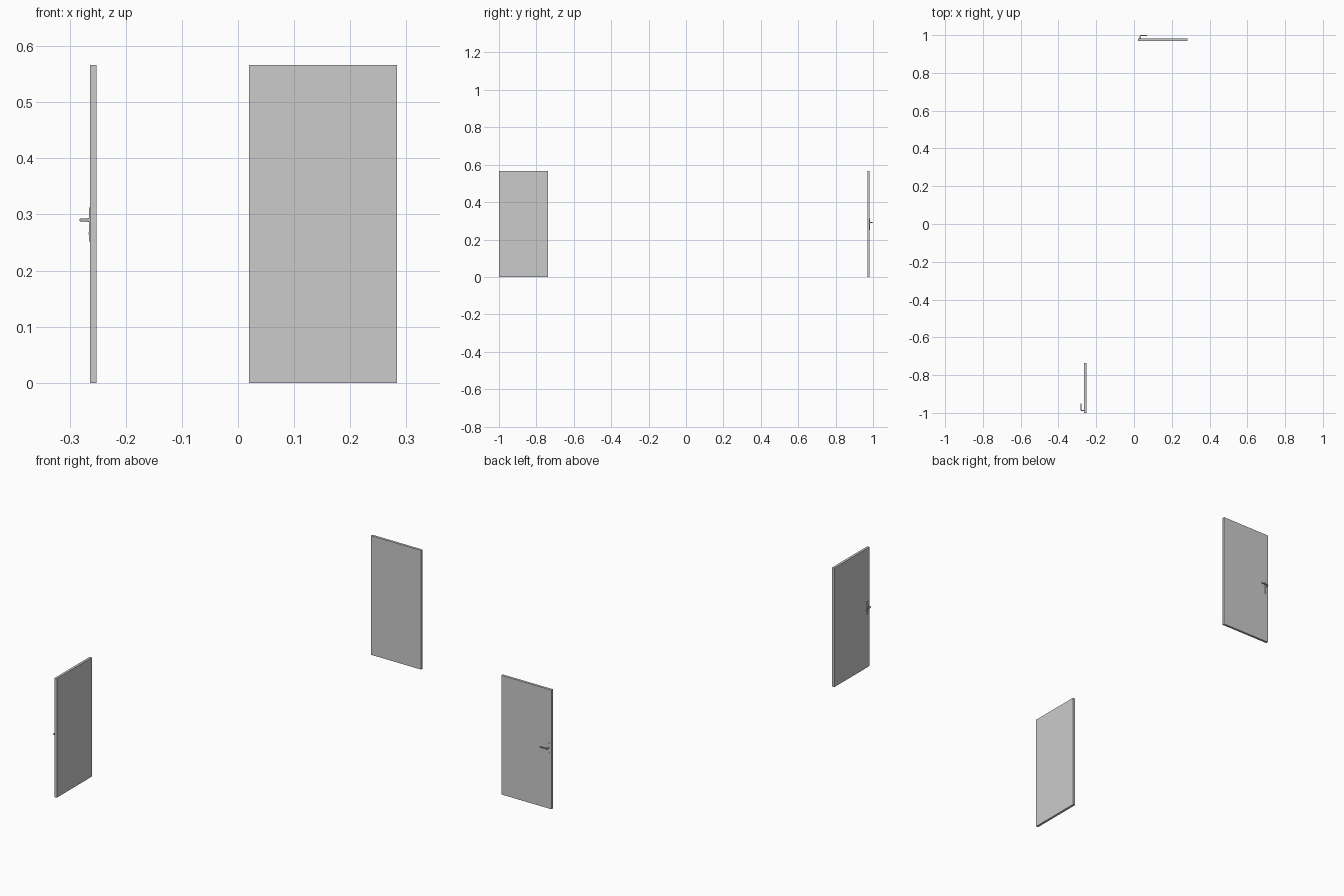
import bpy, bmesh
from math import pi, cos, sin
from mathutils import Matrix

if "Cube" in bpy.data.objects:
    bpy.data.objects.remove(bpy.data.objects["Cube"])

W, T, H = 0.263, 0.0115, 0.566     # door leaf width, thickness, height
HX, HZ = 0.0125, 0.29              # handle position on the leaf


def add_object(name, bm, place):
    bmesh.ops.recalc_face_normals(bm, faces=bm.faces)
    mesh = bpy.data.meshes.new(name)
    bm.to_mesh(mesh)
    bm.free()
    ob = bpy.data.objects.new(name, mesh)
    bpy.context.collection.objects.link(ob)
    ob.matrix_world = place
    return ob


def smooth(ob):
    bpy.ops.object.select_all(action='DESELECT')
    ob.select_set(True)
    bpy.context.view_layer.objects.active = ob
    bpy.ops.object.shade_smooth_by_angle()


def box(name, x0, x1, y0, y1, z0, z1, place):
    bm = bmesh.new()
    m = Matrix.Translation(((x0 + x1) / 2, (y0 + y1) / 2, (z0 + z1) / 2))
    bmesh.ops.create_cube(bm, size=1, matrix=m @ Matrix.Diagonal((x1 - x0, y1 - y0, z1 - z0, 1)))
    return add_object(name, bm, place)


def disc(name, r, x, y0, y1, z, place):
    bm = bmesh.new()
    m = Matrix.Translation((x, (y0 + y1) / 2, z)) @ Matrix.Rotation(pi / 2, 4, 'X')
    bmesh.ops.create_cone(bm, cap_ends=True, segments=16, radius1=r, radius2=r, depth=y1 - y0, matrix=m)
    smooth(add_object(name, bm, place))


def lever(name, place):
    # round bar: stem out of the door, rounded elbow, then grip along the leaf
    y_end, bend, r = 0.0279, 0.004, 0.0026
    path = [((HX, T), (0, 1))]
    for i in range(6):
        a = i / 5 * pi / 2
        path.append(((HX + bend * (1 - cos(a)), y_end - bend + bend * sin(a)), (sin(a), cos(a))))
    path.append(((HX + 0.037, y_end), (1, 0)))
    bm = bmesh.new()
    rings = []
    for (x, y), (dx, dy) in path:
        rings.append([bm.verts.new((x + dy * r * cos(t), y - dx * r * cos(t), HZ + r * sin(t)))
                      for t in (k * pi / 6 for k in range(12))])
    for a, b in zip(rings, rings[1:]):
        for k in range(12):
            bm.faces.new((a[k], a[k - 1], b[k - 1], b[k]))
    bm.faces.new(rings[0])
    bm.faces.new(rings[-1])
    smooth(add_object(name, bm, place))


def door(side, x, y, turn):
    place = Matrix.Translation((x, y, 0)) @ Matrix.Rotation(turn, 4, 'Z')
    box(side + "_door_leaf", 0, W, 0, T, 0, H, place)
    box(side + "_handle_plate", HX - 0.0045, HX + 0.0045, T - 0.001, T + 0.0015, 0.252, 0.312, place)
    disc(side + "_handle_collar", 0.0038, HX, T, T + 0.004, HZ, place)
    disc(side + "_lock_cylinder", 0.002, HX, T, T + 0.0025, 0.266, place)
    lever(side + "_handle_lever", place)


# two identical doors, a quarter turn apart
door("back", 0.020, 0.9695, 0)
door("front", -0.2525, -1.0, pi / 2)
